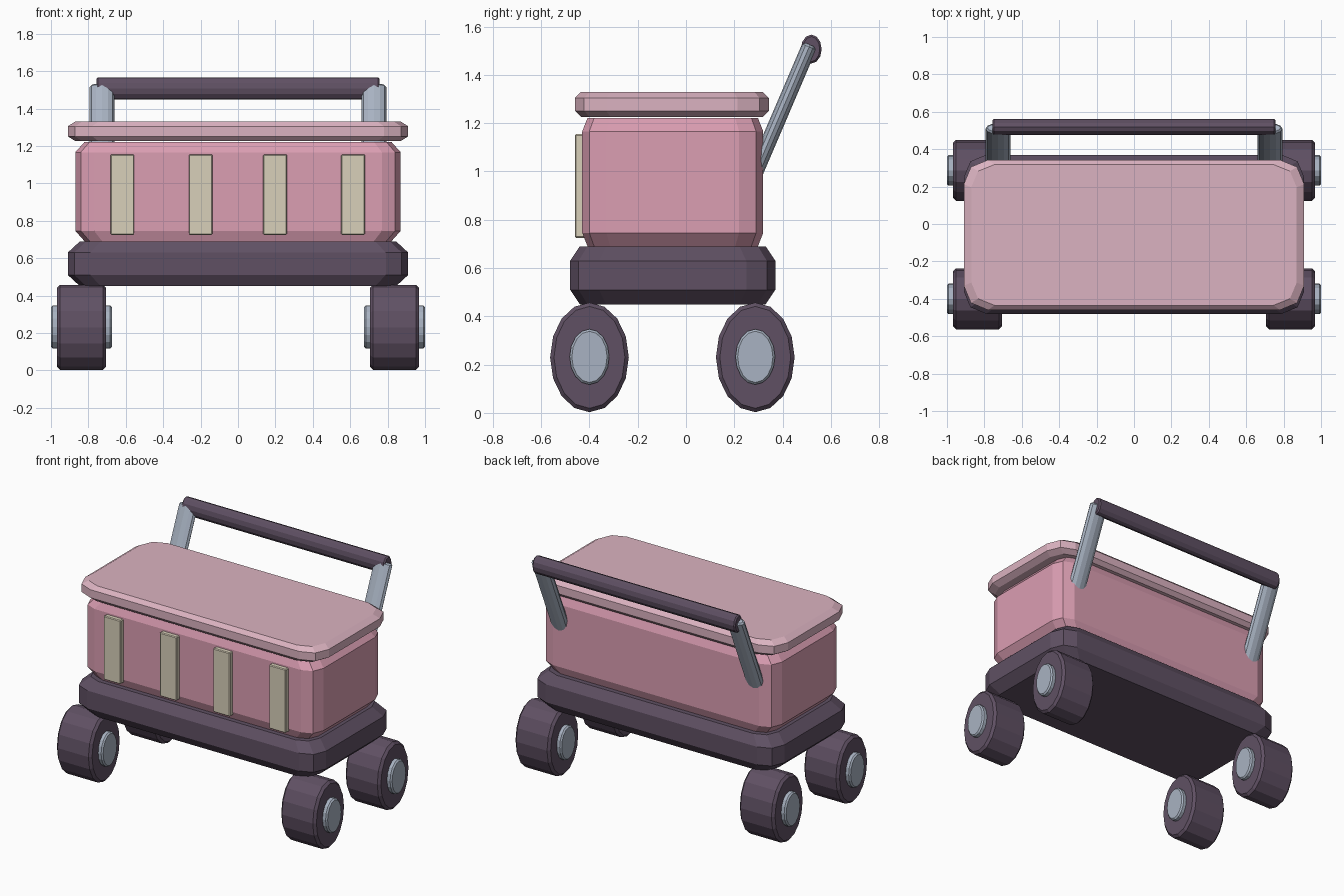
import bpy, bmesh, math
from mathutils import Vector, Matrix

if "Cube" in bpy.data.objects:
    bpy.data.objects.remove(bpy.data.objects["Cube"])


def material(name, rgb):
    m = bpy.data.materials.new(name)
    lin = [c / 12.92 if c <= 0.04045 else ((c + 0.055) / 1.055) ** 2.4 for c in rgb]
    m.diffuse_color = (*lin, 1)
    m.use_nodes = True
    m.node_tree.nodes["Principled BSDF"].inputs["Base Color"].default_value = m.diffuse_color
    return m


PINK = material("pink", (0.86, 0.62, 0.70))
PALE = material("pale pink", (0.86, 0.70, 0.755))
DARK = material("dark plum", (0.375, 0.315, 0.39))
STEEL = material("blue grey", (0.66, 0.70, 0.76))
CREAM = material("cream", (0.85, 0.815, 0.73))


def loft(name, rings, mat):
    """Skin a stack of equal-length rings and cap both ends."""
    bm = bmesh.new()
    vs = [[bm.verts.new(p) for p in r] for r in rings]
    n = len(rings[0])
    for a, b in zip(vs, vs[1:]):
        for i in range(n):
            j = (i + 1) % n
            bm.faces.new((a[i], a[j], b[j], b[i]))
    bm.faces.new(vs[0][::-1])
    bm.faces.new(vs[-1])
    bmesh.ops.recalc_face_normals(bm, faces=bm.faces)
    me = bpy.data.meshes.new(name)
    bm.to_mesh(me)
    bm.free()
    me.materials.append(mat)
    ob = bpy.data.objects.new(name, me)
    bpy.context.collection.objects.link(ob)
    return ob


def rounded_box(name, hx, y0, y1, z0, z1, corner, inset, mat):
    """Box with two-facet corners; inset = (x, y, z) size of the edge chamfer."""
    cy, hy = (y0 + y1) / 2, (y1 - y0) / 2
    ix, iy, iz = inset

    def ring(z, dx, dy):
        pts = []
        for q in range(4):
            sx, sy = ((1, 1), (-1, 1), (-1, -1), (1, -1))[q]
            for k in range(3):
                a = math.radians(90 * q + 45 * k)
                x = sx * (hx - corner) + corner * math.cos(a)
                y = sy * (hy - corner) + corner * math.sin(a)
                pts.append((x * (hx - dx) / hx, cy + y * (hy - dy) / hy, z))
        return pts

    return loft(name, [ring(z0, ix, iy), ring(z0 + iz, 0, 0),
                       ring(z1 - iz, 0, 0), ring(z1, ix, iy)], mat)


def rod(name, start, end, r_side, r_up, sides, bevel, mat, side):
    """Oval rod with chamfered ends; 'side' is the direction of r_side."""
    start, end, u = Vector(start), Vector(end), Vector(side)
    d = (end - start).normalized()
    v = d.cross(u)

    def ring(c, b):
        return [c + u * (r_side - b) * math.cos(t) + v * (r_up - b) * math.sin(t)
                for t in (2 * math.pi * i / sides for i in range(sides))]

    return loft(name, [ring(start, bevel), ring(start + d * bevel, 0),
                       ring(end - d * bevel, 0), ring(end, bevel)], mat)


# Main box, chassis and lid
rounded_box("chassis", 0.91, -0.48, 0.37, 0.45, 0.69, 0.12, (0.065, 0.04, 0.06), DARK)
rounded_box("body", 0.87, -0.43, 0.32, 0.69, 1.222, 0.10, (0.05, 0.022, 0.056), PINK)
rounded_box("lid", 0.91, -0.46, 0.343, 1.226, 1.33, 0.13, (0.04, 0.025, 0.025), PALE)

# Front slats
for i, x in enumerate((-0.618, -0.20, 0.198, 0.615)):
    bm = bmesh.new()
    bmesh.ops.create_cube(bm, size=1, matrix=Matrix.Translation((x, -0.435, 0.94))
                          @ Matrix.Diagonal((0.126, 0.05, 0.43, 1)))
    bmesh.ops.bevel(bm, geom=bm.edges[:], offset=0.005, segments=1, affect='EDGES')
    me = bpy.data.meshes.new("slat")
    bm.to_mesh(me)
    bm.free()
    me.materials.append(CREAM)
    bpy.context.collection.objects.link(bpy.data.objects.new(f"slat_{i + 1}", me))

# Oval wheels with hubs showing on both faces
for sx, side in ((-1, "left"), (1, "right")):
    for y, place in ((-0.40, "front"), (0.287, "back")):
        rod(f"wheel_{place}_{side}", (sx * 0.706, y, 0.23), (sx * 0.968, y, 0.23),
            0.163, 0.227, 16, 0.016, DARK, (0, 1, 0))
        rod(f"hub_{place}_{side}", (sx * 0.675, y, 0.232), (sx * 1.0, y, 0.232),
            0.082, 0.115, 16, 0.009, STEEL, (0, 1, 0))

    # Leaning handle posts
    rod(f"handle_post_{side}", (sx * 0.727, 0.268, 0.95), (sx * 0.727, 0.514, 1.525),
        0.066, 0.032, 12, 0.01, STEEL, (1, 0, 0))

# Push bar
rod("push_bar", (-0.757, 0.519, 1.507), (0.757, 0.519, 1.507),
    0.043, 0.06, 12, 0.008, DARK, (0, 1, 0))
